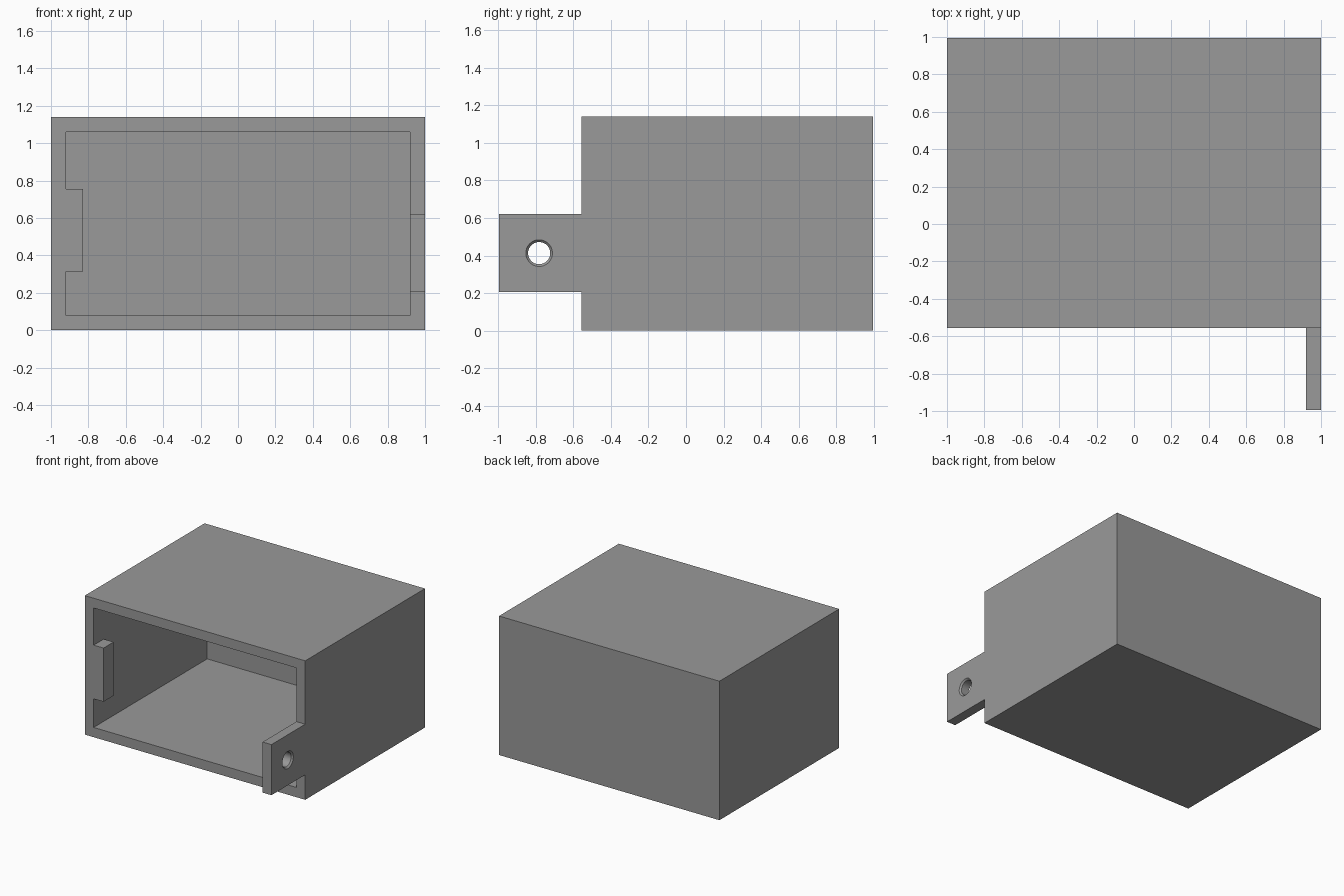
import bpy, bmesh, math
from mathutils import Matrix, Vector

if "Cube" in bpy.data.objects:
    bpy.data.objects.remove(bpy.data.objects["Cube"])

grey = bpy.data.materials.new("plain grey")
grey.diffuse_color = (0.32, 0.32, 0.32, 1)
grey.use_nodes = True
grey.node_tree.nodes["Principled BSDF"].inputs["Base Color"].default_value = grey.diffuse_color

FRONT, BACK, TIP = -0.557, 0.995, -0.995   # mouth, rear and tab tip along y
TOP, WALL = 1.14, 0.08


def block(name, lo, hi):
    """Axis-aligned box from two corners."""
    lo, hi = Vector(lo), Vector(hi)
    bm = bmesh.new()
    bmesh.ops.create_cube(bm, size=1, matrix=Matrix.Translation((lo + hi) / 2)
                          @ Matrix.Diagonal((*(hi - lo), 1)))
    return finish(name, bm)


def cone_x(name, x, depth, r_low, r_high, y, z):
    """Round cutter along x, r_low at the -x end and r_high at the +x end."""
    bm = bmesh.new()
    bmesh.ops.create_cone(bm, cap_ends=True, segments=48, radius1=r_low, radius2=r_high,
                          depth=depth, matrix=Matrix.Translation((x, y, z))
                          @ Matrix.Rotation(math.pi / 2, 4, 'Y'))
    return finish(name, bm)


def finish(name, bm):
    me = bpy.data.meshes.new(name)
    bm.to_mesh(me)
    bm.free()
    me.materials.append(grey)
    ob = bpy.data.objects.new(name, me)
    bpy.context.collection.objects.link(ob)
    return ob


def combine(target, tool, operation):
    """Apply a boolean and discard the tool."""
    mod = target.modifiers.new(operation, 'BOOLEAN')
    mod.object, mod.operation, mod.solver = tool, operation, 'EXACT'
    bpy.context.view_layer.objects.active = target
    bpy.ops.object.modifier_apply(modifier=mod.name)
    bpy.data.objects.remove(tool)


# Housing: full block trimmed so only the side tab projects past the mouth
housing = block("housing", (-1, TIP, 0), (1, BACK, TOP))
for lo, hi in [((-2, -2, -1), (1 - WALL, FRONT, 2)),
               ((0, -2, 0.62), (2, FRONT, 2)),
               ((0, -2, -1), (2, FRONT, 0.205))]:
    combine(housing, block("trim", lo, hi), 'DIFFERENCE')

# Open cavity, leaving the back wall
combine(housing, block("cavity", (WALL - 1, -0.8, WALL),
                       (1 - WALL, BACK - WALL, TOP - WALL)), 'DIFFERENCE')

# Catch on the left inner wall, flush with the mouth
combine(housing, block("catch", (-0.96, FRONT, 0.315), (-0.83, FRONT + 0.13, 0.755)), 'UNION')

# Tab hole with a slight chamfer on the outer face
combine(housing, cone_x("hole", 0.96, 0.3, 0.059, 0.059, -0.782, 0.413), 'DIFFERENCE')
combine(housing, cone_x("chamfer", 0.9975, 0.025, 0.056, 0.081, -0.782, 0.413), 'DIFFERENCE')

# Smooth only the hole
housing.select_set(True)
bpy.context.view_layer.objects.active = housing
bpy.ops.object.shade_smooth_by_angle(angle=math.radians(30))
